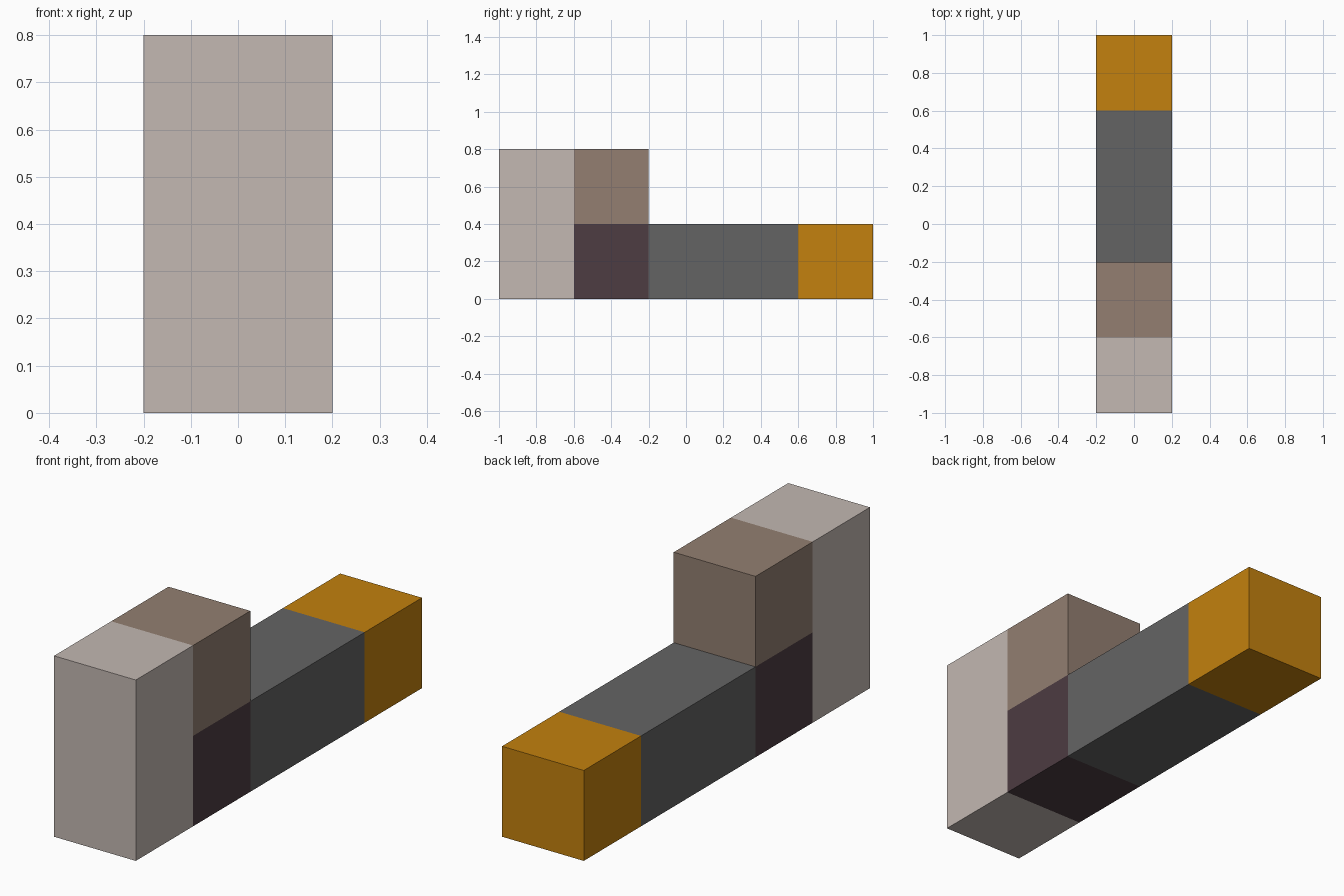
import bpy
import bmesh
from mathutils import Matrix

cube = bpy.data.objects.get("Cube")
if cube:
    bpy.data.objects.remove(cube, do_unlink=True)


def linear(c):
    c /= 255
    return c / 12.92 if c <= 0.04045 else ((c + 0.055) / 1.055) ** 2.4


def material(name, rgb):
    colour = [linear(c) for c in rgb] + [1.0]
    mat = bpy.data.materials.new(name)
    mat.use_nodes = True
    mat.diffuse_color = colour
    bsdf = mat.node_tree.nodes["Principled BSDF"]
    bsdf.inputs["Base Color"].default_value = colour
    bsdf.inputs["Roughness"].default_value = 0.8
    return mat


def block(name, y0, y1, z0, z1, mat, half_width=0.2):
    """Flat-faced box spanning the given y and z ranges."""
    bm = bmesh.new()
    place = (Matrix.Translation((0, (y0 + y1) / 2, (z0 + z1) / 2))
             @ Matrix.Diagonal((2 * half_width, y1 - y0, z1 - z0, 1)))
    bmesh.ops.create_cube(bm, size=1, matrix=place)
    mesh = bpy.data.meshes.new(name)
    bm.to_mesh(mesh)
    bm.free()
    mesh.materials.append(mat)
    obj = bpy.data.objects.new(name, mesh)
    bpy.context.collection.objects.link(obj)
    return obj


pale = material("pale stone", (195, 184, 178))
brown = material("warm brown", (147, 127, 113))
plum = material("dark plum", (77, 60, 66))
grey = material("dark grey", (100, 100, 100))
amber = material("amber", (195, 129, 14))

# Upright front end
block("front_column", -1.0, -0.6, 0.0, 0.8, pale)
block("upper_block", -0.6, -0.2, 0.4, 0.8, brown)
block("lower_block", -0.6, -0.2, 0.0, 0.4, plum)

# Long low bar and its rear tip
block("long_bar", -0.2, 0.6, 0.0, 0.4, grey)
block("rear_tip", 0.6, 1.0, 0.0, 0.4, amber)
